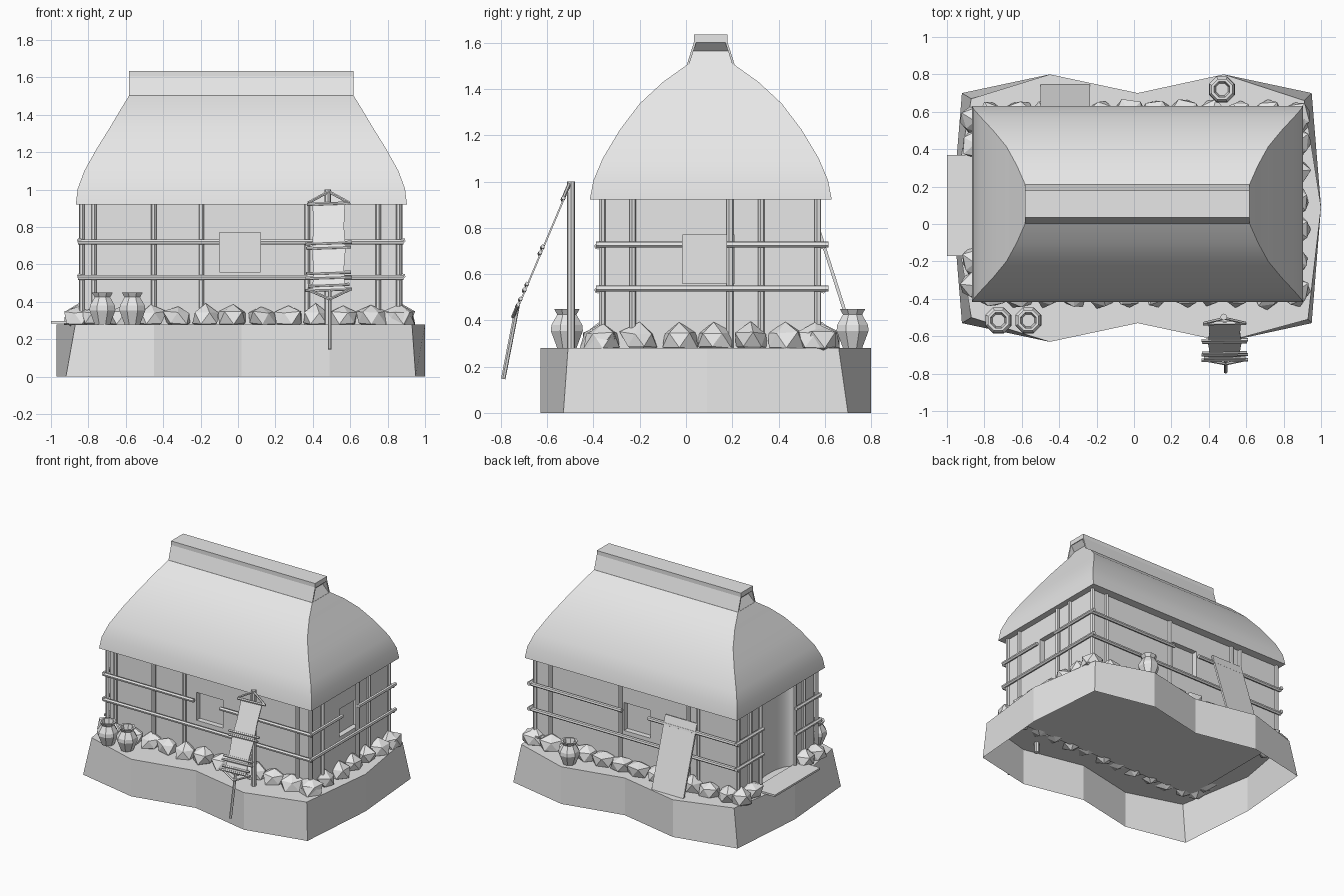
import bpy, bmesh, math, random
from mathutils import Vector

random.seed(4)
cube = bpy.data.objects.get("Cube")
if cube:
    bpy.data.objects.remove(cube, do_unlink=True)

clay = bpy.data.materials.new("pale_grey")
clay.use_nodes = True
clay.diffuse_color = (0.8, 0.8, 0.8, 1)
clay.node_tree.nodes["Principled BSDF"].inputs["Base Color"].default_value = (0.8, 0.8, 0.8, 1)

DECK, EAVE = 0.28, 0.93
CX, CY = 0.018, 0.107                      # roof centre
X0, X1, Y0, Y1 = -0.82, 0.855, -0.35, 0.565  # wall faces


def finish(name, bm, smooth=None, fix=True):
    if fix:
        bmesh.ops.recalc_face_normals(bm, faces=bm.faces)
    me = bpy.data.meshes.new(name)
    bm.to_mesh(me)
    bm.free()
    me.materials.append(clay)
    ob = bpy.data.objects.new(name, me)
    bpy.context.collection.objects.link(ob)
    if smooth:
        bpy.ops.object.select_all(action='DESELECT')
        ob.select_set(True)
        bpy.context.view_layer.objects.active = ob
        bpy.ops.object.shade_smooth_by_angle(angle=math.radians(smooth))
    return ob


def loft(name, rings, smooth=None, bottom=True, top=True):
    """Skin a stack of equally long point rings."""
    bm = bmesh.new()
    vs = [[bm.verts.new(p) for p in r] for r in rings]
    n = len(rings[0])
    for a, b in zip(vs, vs[1:]):
        for i in range(n):
            j = (i + 1) % n
            bm.faces.new((a[i], a[j], b[j], b[i]))
    if bottom:
        bm.faces.new(vs[0][::-1])
    if top:
        bm.faces.new(vs[-1])
    return finish(name, bm, smooth)


def rect(hx, hy, z):
    return [(CX + sx * hx, CY + sy * hy, z) for sx, sy in ((-1, -1), (1, -1), (1, 1), (-1, 1))]


def box(name, lo, hi):
    ring = lambda z: [(lo[0], lo[1], z), (hi[0], lo[1], z), (hi[0], hi[1], z), (lo[0], hi[1], z)]
    return loft(name, [ring(lo[2]), ring(hi[2])])


def pole(name, a, b, r=0.015, sides=6):
    a, b = Vector(a), Vector(b)
    d = (b - a).normalized()
    u = d.orthogonal().normalized()
    w = d.cross(u)
    ang = [math.tau * i / sides for i in range(sides)]
    return loft(name, [[p + r * (math.cos(t) * u + math.sin(t) * w) for t in ang] for p in (a, b)])


# Earth platform: open underneath, corners drawn in at the top
foot = [(-0.92, -0.53), (-0.45, -0.63), (0.02, -0.53), (0.49, -0.63), (0.95, -0.53),
        (1.0, 0.09), (0.95, 0.70), (0.48, 0.80), (0.02, 0.70), (-0.45, 0.80),
        (-0.92, 0.70), (-0.97, 0.09)]
corners = {0: (-0.87, -0.50), 4: (0.93, -0.51), 6: (0.91, 0.66), 10: (-0.87, 0.67)}
loft("earth_platform", [[(x, y, 0) for x, y in foot],
                        [(*corners.get(i, p), DECK) for i, p in enumerate(foot)]], bottom=False)

# Walls with recessed windows and a rounded door niche
walls = box("walls", (X0, Y0, DECK - 0.01), (X1, Y1, EAVE))
WX, WY, WZ = (-0.10, 0.12), (-0.015, 0.21), (0.56, 0.77)
D = 0.04
cutters = [box("window_cutter", (WX[0], y - D, WZ[0]), (WX[1], y + D, WZ[1])) for y in (Y0, Y1)]
cutters.append(box("window_cutter", (X1 - D, WY[0], WZ[0]), (X1 + D, WY[1], WZ[1])))
arc = [math.tau * i / 32 for i in range(32)]
cutters.append(loft("door_cutter", [[(X0 + 0.07 * math.cos(t), 0.09 + 0.19 * math.sin(t), z) for t in arc]
                                    for z in (DECK + 0.005, EAVE - 0.005)]))
for c in cutters:
    c.hide_render = True
    c.hide_viewport = True
    m = walls.modifiers.new("opening", 'BOOLEAN')
    m.object = c
    m.solver = 'EXACT'
bpy.context.view_layer.update()
cut = bpy.data.meshes.new_from_object(walls.evaluated_get(bpy.context.evaluated_depsgraph_get()))
walls.modifiers.clear()
walls.data = cut
for c in cutters:
    bpy.data.objects.remove(c, do_unlink=True)
bpy.ops.object.select_all(action='DESELECT')
walls.select_set(True)
bpy.context.view_layer.objects.active = walls
bpy.ops.object.shade_smooth_by_angle(angle=math.radians(35))

# Thatched roof: swelling hipped shell
shell = [(0.885, 0.523, 0.922), (0.875, 0.507, 1.005), (0.84, 0.467, 1.10), (0.77, 0.392, 1.225),
         (0.70, 0.307, 1.337), (0.645, 0.207, 1.43), (0.60, 0.105, 1.503)]
loft("thatch_roof", [rect(*s) for s in shell], smooth=35)

# Ridge: hollow-ended core, sloping side boards and a cap
loft("ridge_core", [rect(0.60, 0.10, 1.50), rect(0.56, 0.08, 1.565), rect(0.60, 0.07, 1.605)])
for s in (-1, 1):
    side = [(0.105, 1.50), (0.072, 1.605), (0.062, 1.605), (0.095, 1.50)]
    loft("ridge_side_board", [[(CX + e * 0.60, CY + s * y, z) for y, z in side] for e in (-1, 1)])
loft("ridge_cap", [rect(0.60, 0.072, 1.60), rect(0.60, 0.072, 1.635)])

# Upright wall posts
for x in (-0.835, -0.77, -0.45, -0.195, 0.37, 0.75, 0.86):
    pole("front_post", (x, Y0 - 0.012, DECK), (x, Y0 - 0.012, EAVE))
for x in (-0.835, -0.50, -0.42, 0.145, 0.73, 0.86):
    pole("back_post", (x, Y1 + 0.005, DECK), (x, Y1 + 0.005, EAVE))
for y in (-0.23, 0.19, 0.325):
    pole("right_post", (X1 + 0.01, y, DECK), (X1 + 0.01, y, EAVE))
for y in (-0.22, -0.11, 0.30, 0.42):
    pole("left_post", (X0 - 0.01, y, DECK), (X0 - 0.01, y, EAVE))

# Horizontal rails, broken at the windows and the door
LOW, HIGH = 0.53, 0.72
for y in (Y0 - 0.033, Y1 + 0.027):
    for a, b, z in ((-0.855, 0.885, LOW), (-0.855, WX[0], HIGH), (WX[1], 0.885, HIGH)):
        pole("long_rail", (a, y, z), (b, y, z), 0.014)
for a, b, z in ((-0.39, 0.615, LOW), (-0.39, WY[0], HIGH), (0.175, 0.615, HIGH)):
    pole("right_rail", (X1 + 0.027, a, z + 0.008), (X1 + 0.027, b, z + 0.008), 0.014)
for a, b in ((-0.39, -0.10), (0.29, 0.615)):
    for z in (LOW, HIGH):
        pole("left_rail", (X0 - 0.027, a, z + 0.008), (X0 - 0.027, b, z + 0.008), 0.014)


# Rough stones around the foot of the walls
def stone(x, y):
    bm = bmesh.new()
    bmesh.ops.create_icosphere(bm, subdivisions=1, radius=1)
    size = Vector((0.085, 0.085, 0.07))
    turn = random.uniform(0, math.tau)
    for v in bm.verts:
        p = v.co * random.uniform(0.8, 1.15)
        px = p.x * math.cos(turn) - p.y * math.sin(turn)
        py = p.x * math.sin(turn) + p.y * math.cos(turn)
        v.co = (x + px * size.x, y + py * size.y, DECK + 0.035 + p.z * size.z)
    finish("foundation_stone", bm)


for i in range(12):
    x = -0.76 + i * 0.147
    stone(x, Y0 - 0.02 + random.uniform(-0.01, 0.01))
    stone(x, Y1 + 0.02 + random.uniform(-0.01, 0.01))
for y in (-0.36, -0.20, -0.03, 0.12, 0.28, 0.43, 0.56):
    stone(X1 + 0.01, y)
for y in (-0.33, -0.21, 0.43, 0.55):
    stone(X0 - 0.03, y)

# Eight-sided jars with an open mouth
jar = [(0.045, 0), (0.075, 0.075), (0.072, 0.10), (0.045, 0.145), (0.06, 0.17), (0.045, 0.17), (0.035, 0.13)]
for x, y in ((-0.725, -0.515), (-0.565, -0.515), (0.47, 0.72)):
    loft("clay_jar", [[(x + r * math.cos(math.tau * (i + 0.5) / 8),
                        y + r * math.sin(math.tau * (i + 0.5) / 8), DECK + z) for i in range(8)]
                      for r, z in jar])

# Door step and plank leaning on the back wall
box("door_step", (-1.0, -0.17, 0.284), (X0, 0.37, 0.298))
plank = [(0.57, 0.78), (0.73, 0.28), (0.745, 0.28), (0.583, 0.785)]
loft("leaning_plank", [[(x, y, z) for y, z in plank] for x in (-0.50, -0.235)])


# Weaving frame in front: post, cloth, rungs, end triangles and pull stick
def lean(x, z):
    return (x, -0.50 - (1.0 - z) * 0.424, z)


LX = 0.485
pole("loom_post", (LX - 0.005, -0.497, 0.2), (LX - 0.005, -0.497, 1.0), 0.018, 8)
cloth = [(0.087, 0.93), (0.082, 0.80), (0.09, 0.68), (0.082, 0.58), (0.087, 0.47)]
loft("loom_cloth", [[lean(LX - w, z), lean(LX + w, z),
                     Vector(lean(LX + w, z)) + Vector((0, 0.008, 0)),
                     Vector(lean(LX - w, z)) + Vector((0, 0.008, 0))] for w, z in cloth], smooth=35)
for z, h in ((0.925, 0.115), (0.715, 0.125), (0.69, 0.12), (0.555, 0.12), (0.53, 0.125), (0.49, 0.11), (0.465, 0.125)):
    pole("loom_rung", lean(LX - h, z - 0.004), lean(LX + h, z + 0.004), 0.009)
for s in (-1, 1):
    pole("loom_top_cord", lean(LX + s * 0.11, 0.93), lean(LX, 0.99), 0.008)
    pole("loom_bottom_cord", lean(LX + s * 0.11, 0.465), lean(LX + 0.005, 0.415), 0.008)
pole("loom_pull_stick", lean(LX + 0.005, 0.46), (LX + 0.005, -0.79, 0.147), 0.01)
